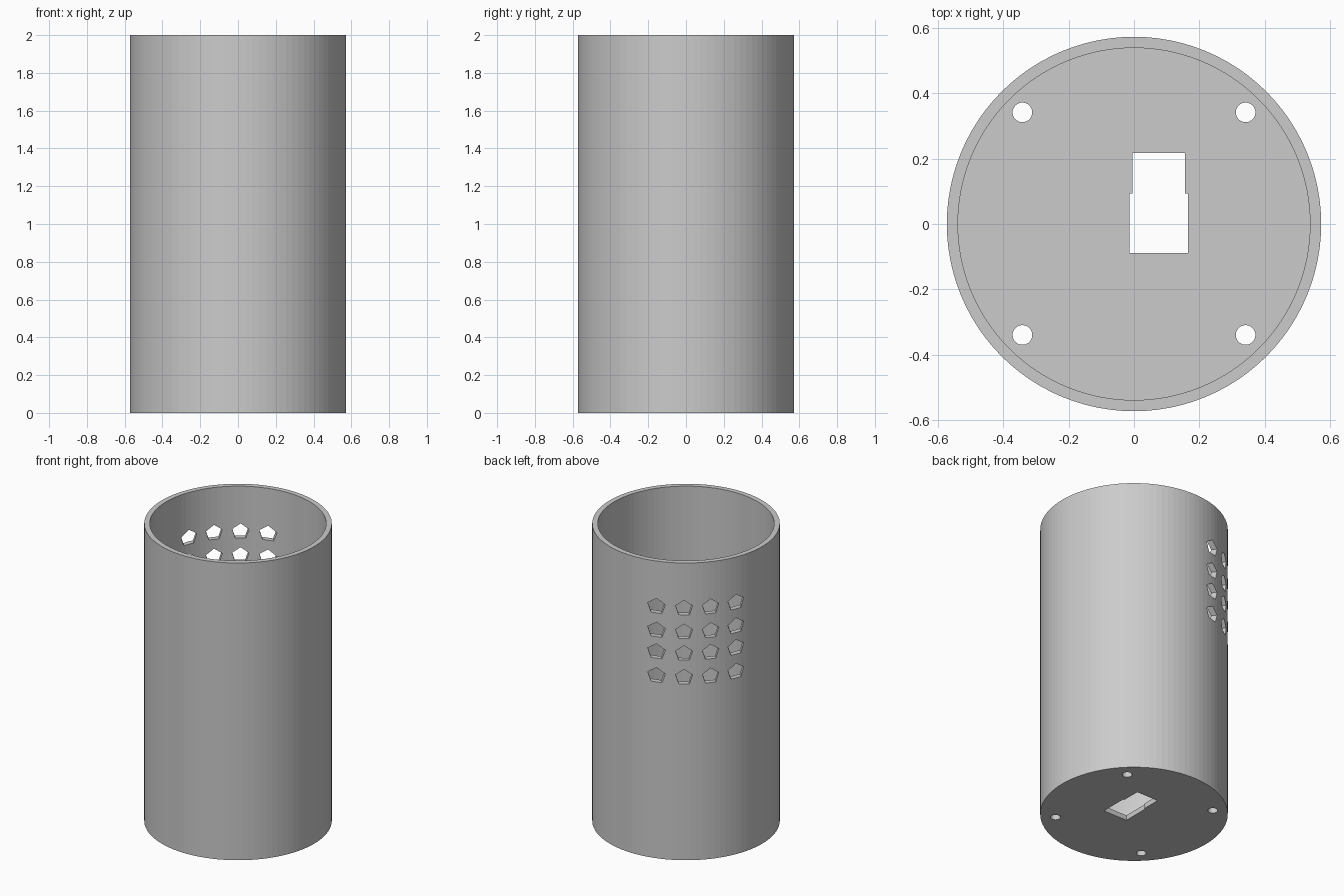
import bpy
import bmesh
from math import pi, cos, sin, radians
from mathutils import Matrix, Vector

cube = bpy.data.objects.get("Cube")
if cube:
    bpy.data.objects.remove(cube, do_unlink=True)

OUTER, INNER, HEIGHT, FLOOR = 0.572, 0.538, 2.0, 0.034
SEGMENTS = 96

grey = bpy.data.materials.new("plain grey")
grey.use_nodes = True
grey.diffuse_color = (0.6, 0.6, 0.6, 1)
grey.node_tree.nodes["Principled BSDF"].inputs["Base Color"].default_value = (0.6, 0.6, 0.6, 1)


def polygon(radius, sides, start=0.0):
    """Corners of a regular polygon."""
    return [(radius * cos(start + 2 * pi * i / sides),
             radius * sin(start + 2 * pi * i / sides)) for i in range(sides)]


def add_prism(bm, profile, depth, matrix):
    """Extrude a flat profile along the local z axis."""
    face = bm.faces.new([bm.verts.new(matrix @ Vector((x, y, 0))) for x, y in profile])
    top = bmesh.ops.extrude_face_region(bm, geom=[face])["geom"]
    offset = matrix.to_3x3() @ Vector((0, 0, depth))
    bmesh.ops.translate(bm, vec=offset, verts=[v for v in top if isinstance(v, bmesh.types.BMVert)])


def make_object(name, bm):
    bmesh.ops.recalc_face_normals(bm, faces=bm.faces)
    mesh = bpy.data.meshes.new(name)
    bm.to_mesh(mesh)
    bm.free()
    mesh.materials.append(grey)
    obj = bpy.data.objects.new(name, mesh)
    bpy.context.collection.objects.link(obj)
    return obj


def cut(target, cutter):
    """Subtract the cutter from the target, then remove the cutter."""
    mod = target.modifiers.new("cut", 'BOOLEAN')
    mod.operation = 'DIFFERENCE'
    mod.solver = 'EXACT'
    mod.object = cutter
    bpy.context.view_layer.objects.active = target
    bpy.ops.object.modifier_apply(modifier=mod.name)
    bpy.data.objects.remove(cutter, do_unlink=True)


# Cylindrical cup: a solid drum hollowed out above its floor
bm = bmesh.new()
add_prism(bm, polygon(OUTER, SEGMENTS), HEIGHT, Matrix())
cup = make_object("cup_body", bm)
bm = bmesh.new()
add_prism(bm, polygon(INNER, SEGMENTS), HEIGHT, Matrix.Translation((0, 0, FLOOR)))
cut(cup, make_object("hollow_cutter", bm))

# Floor openings: four screw holes and a stepped slot
bm = bmesh.new()
for x in (-0.341, 0.341):
    for y in (-0.339, 0.341):
        add_prism(bm, polygon(0.03, 32), 0.2, Matrix.Translation((x, y, -0.1)))
slot = [(-0.013, -0.088), (0.165, -0.088), (0.165, 0.093), (0.156, 0.093),
        (0.156, 0.217), (-0.005, 0.217), (-0.005, 0.093), (-0.013, 0.093)]
add_prism(bm, slot, 0.2, Matrix.Translation((0, 0, -0.1)))
cut(cup, make_object("floor_cutter", bm))

# Vent grid: parallel pentagonal holes through the back corner of the wall
direction = radians(132)
outward = Vector((cos(direction), sin(direction), 0))
sideways = Vector((-sin(direction), cos(direction), 0))
up = Vector((0, 0, 1))
bm = bmesh.new()
for s in (-0.244, -0.081, 0.082, 0.243):
    for z in (1.695, 1.535, 1.39, 1.23):
        origin = outward * 0.3 + sideways * s + up * z
        frame = Matrix((sideways, up, outward)).transposed().to_4x4()
        add_prism(bm, polygon(0.054, 5, pi / 2), 0.4, Matrix.Translation(origin) @ frame)
cut(cup, make_object("vent_cutter", bm))
